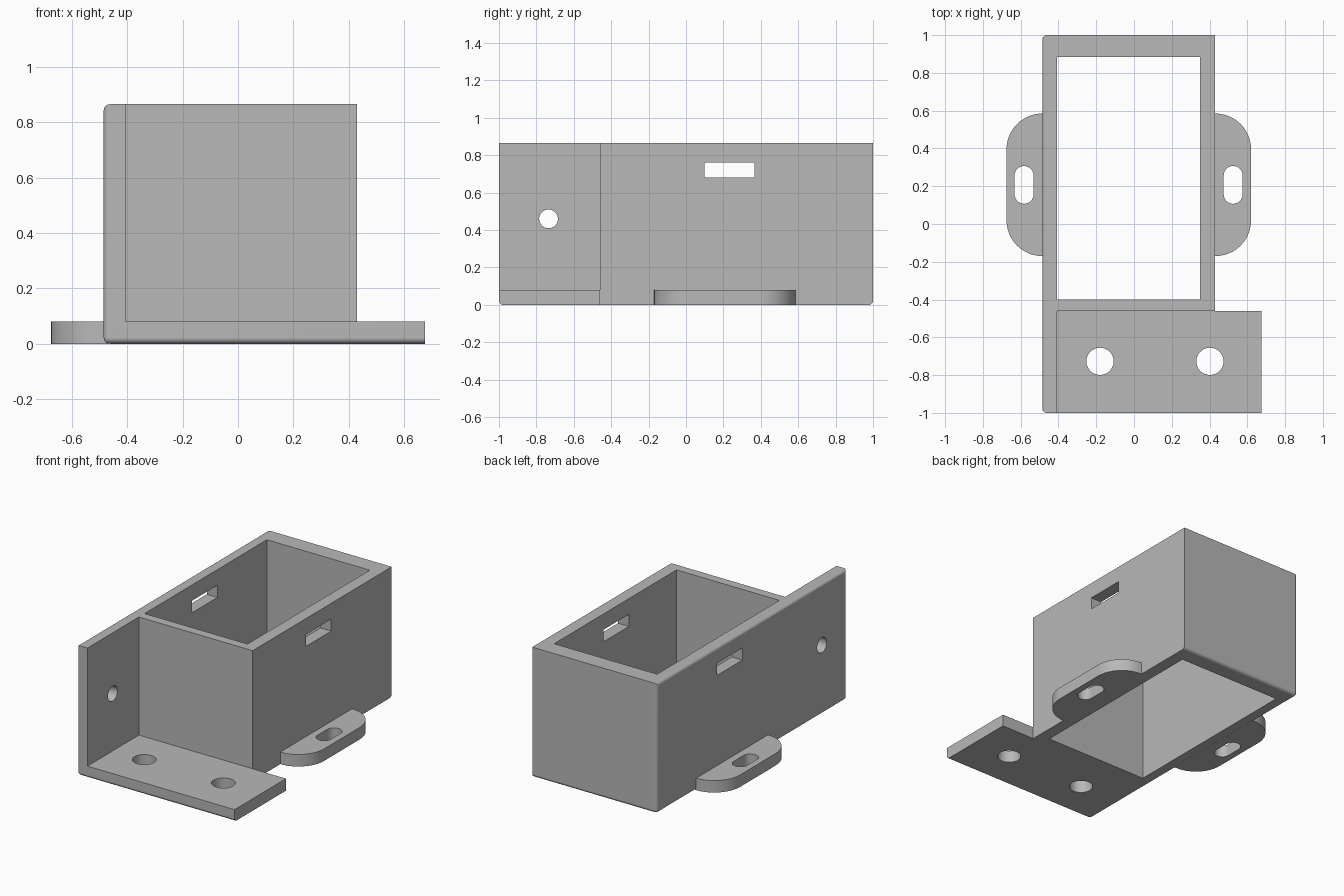
import bpy
import bmesh
from math import sin, cos, pi, radians

if "Cube" in bpy.data.objects:
    bpy.data.objects.remove(bpy.data.objects["Cube"])

LEFT, RIGHT, END, TOP = -0.485, 0.43, 0.675, 0.865   # overall x limits and height
FRONT, BODY, BACK = -1.0, -0.46, 1.0                 # y limits
PLATE = 0.08                                         # flange and ear thickness
FILLET = 0.022

grey = bpy.data.materials.new("plain grey")
grey.use_nodes = True
grey.diffuse_color = (0.48, 0.48, 0.48, 1)
grey.node_tree.nodes["Principled BSDF"].inputs["Base Color"].default_value = (0.48, 0.48, 0.48, 1)


def outline(x0, x1, y0, y1, r_left=0.0, r_right=0.0, steps=12):
    """Rectangle with separate corner radii for its two sides."""
    pts = []
    for i, (x, y, sx, sy, r) in enumerate((
            (x1, y1, -1, -1, r_right), (x0, y1, 1, -1, r_left),
            (x0, y0, 1, 1, r_left), (x1, y0, -1, 1, r_right))):
        for k in range(steps + 1):
            a = (i + k / steps) * pi / 2
            p = (round(x + sx * r + r * cos(a), 5), round(y + sy * r + r * sin(a), 5))
            if p not in pts:
                pts.append(p)
    return pts


def circle(cx, cy, r):
    return outline(cx - r, cx + r, cy - r, cy + r, r, r)


def prism(name, pts, lo, hi, axis="Z"):
    """Extrude an xy outline along z, or a yz outline along x."""
    place = (lambda a, b: (a, b, lo)) if axis == "Z" else (lambda a, b: (lo, a, b))
    move = (0, 0, hi - lo) if axis == "Z" else (hi - lo, 0, 0)
    bm = bmesh.new()
    face = bm.faces.new([bm.verts.new(place(*p)) for p in pts])
    ext = bmesh.ops.extrude_face_region(bm, geom=[face], use_keep_orig=True)
    bmesh.ops.translate(bm, vec=move, verts=[v for v in ext["geom"] if isinstance(v, bmesh.types.BMVert)])
    bmesh.ops.recalc_face_normals(bm, faces=bm.faces)
    mesh = bpy.data.meshes.new(name)
    bm.to_mesh(mesh)
    bm.free()
    mesh.materials.append(grey)
    obj = bpy.data.objects.new(name, mesh)
    bpy.context.collection.objects.link(obj)
    return obj


def activate(obj):
    bpy.ops.object.select_all(action="DESELECT")
    obj.select_set(True)
    bpy.context.view_layer.objects.active = obj


def cut(obj, *args):
    """Subtract a prism from the part."""
    cutter = prism("cutter", *args)
    cutter.hide_render = True
    activate(obj)
    mod = obj.modifiers.new("cut", "BOOLEAN")
    mod.operation, mod.solver, mod.object = "DIFFERENCE", "EXACT", cutter
    bpy.ops.object.modifier_apply(modifier=mod.name)
    bpy.data.objects.remove(cutter)


def finish(obj):
    activate(obj)
    bpy.ops.object.shade_smooth_by_angle(angle=radians(35))
    mod = obj.modifiers.new("flat face normals", "WEIGHTED_NORMAL")
    mod.keep_sharp = True


# Housing block, rounded around its left side and along the bottom ends
housing = prism("housing", outline(LEFT, END, FRONT, BACK), 0, TOP)
bm = bmesh.new()
bm.from_mesh(housing.data)
rounded = []
for e in bm.edges:
    a, b = (v.co for v in e.verts)
    on_left = max(a.x, b.x) < LEFT + 0.001
    bottom_end = max(a.z, b.z) < 0.001 and abs(a.y - b.y) < 0.001
    if on_left or bottom_end:
        rounded.append(e)
bmesh.ops.bevel(bm, geom=rounded, offset=FILLET, segments=5, profile=0.5, affect="EDGES")
bm.to_mesh(housing.data)
bm.free()

# Clear the space above the front flange and beside the box
cut(housing, outline(-0.407, 1, -2, BODY), PLATE, 2)
cut(housing, outline(RIGHT, 1, BODY, 2), -1, 2)

# Open shaft through the box
cut(housing, outline(-0.407, 0.35, -0.40, 0.885), -1, 2)

# Cable slots in both side walls, bolt hole in the side flange
cut(housing, outline(0.10, 0.365, 0.68, 0.76), -1, 1, "X")
cut(housing, circle(-0.735, 0.46, 0.05), -1, 0, "X")

# Bolt holes in the front flange
for x in (-0.18, 0.402):
    cut(housing, circle(x, -0.727, 0.072), -1, 0.5)
finish(housing)

# Mounting ears with long slots
for name, x0, x1, rl, rr, slot_x in (
        ("right_mounting_ear", -0.675, LEFT + 0.018, 0.19, 0, -0.582),
        ("left_mounting_ear", RIGHT, 0.62, 0, 0.1899, 0.525)):
    ear = prism(name, outline(x0, x1, -0.17, 0.585, rl, rr), 0, PLATE)
    cut(ear, outline(slot_x - 0.05, slot_x + 0.05, 0.107, 0.307, 0.05, 0.05), -1, 1)
    finish(ear)
